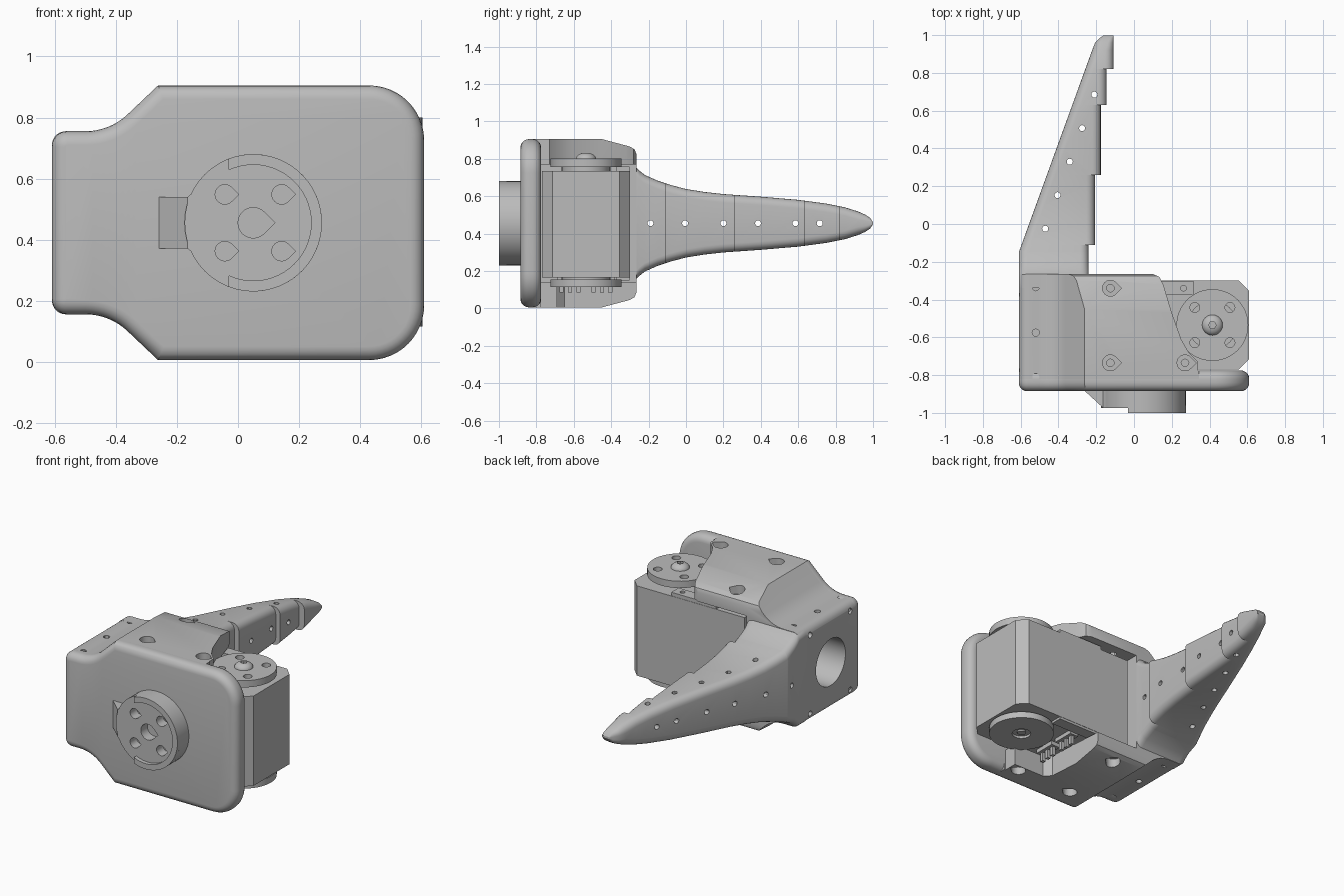
import bpy, bmesh, math
from mathutils import Vector

old = bpy.data.objects.get("Cube")
if old:
    bpy.data.objects.remove(old, do_unlink=True)

MID = 0.455  # height of the symmetry plane

mat = bpy.data.materials.new("light grey plastic")
mat.use_nodes = True
GREY = (0.5, 0.5, 0.5, 1)
mat.diffuse_color = GREY
mat.node_tree.nodes["Principled BSDF"].inputs["Base Color"].default_value = GREY


def make(name, bm):
    bmesh.ops.recalc_face_normals(bm, faces=bm.faces)
    me = bpy.data.meshes.new(name)
    bm.to_mesh(me)
    bm.free()
    me.materials.append(mat)
    ob = bpy.data.objects.new(name, me)
    bpy.context.collection.objects.link(ob)
    return ob


def prism(name, pts, axis, a, b):
    """Extrude a flat outline along one axis from a to b."""
    def place(u, v, w):
        return {"x": (w, u, v), "y": (u, w, v), "z": (u, v, w)}[axis]
    bm = bmesh.new()
    lo = [bm.verts.new(place(u, v, a)) for u, v in pts]
    hi = [bm.verts.new(place(u, v, b)) for u, v in pts]
    bm.faces.new(lo)
    bm.faces.new(hi)
    n = len(pts)
    for i in range(n):
        j = (i + 1) % n
        bm.faces.new((lo[i], lo[j], hi[j], hi[i]))
    return make(name, bm)


def arc(cx, cy, r, start, end, n=8):
    return [(cx + r * math.cos(math.radians(start + (end - start) * i / n)),
             cy + r * math.sin(math.radians(start + (end - start) * i / n))) for i in range(n + 1)]


def circle(cx, cy, r, n=32):
    return arc(cx, cy, r, 0, 360, n)[:-1]


def teardrop(cx, cy, r):
    return arc(cx, cy, r, 45, 315, 18) + [(cx + r * 1.42, cy)]


def rect(x0, y0, x1, y1):
    return [(x0, y0), (x1, y0), (x1, y1), (x0, y1)]


def apply(ob, mod):
    bpy.context.view_layer.objects.active = ob
    bpy.ops.object.modifier_apply(modifier=mod.name)


def boolean(ob, cutter, op="DIFFERENCE"):
    mod = ob.modifiers.new("cut", "BOOLEAN")
    mod.operation = op
    mod.solver = "EXACT"
    mod.object = cutter
    apply(ob, mod)
    bpy.data.objects.remove(cutter, do_unlink=True)


def cut(ob, pts, axis, a, b):
    boolean(ob, prism("cutter", pts, axis, a, b))


def bevel(ob, width, segments=5, angle=40):
    mod = ob.modifiers.new("round", "BEVEL")
    mod.width = width
    mod.segments = segments
    mod.limit_method = "ANGLE"
    mod.angle_limit = math.radians(angle)
    apply(ob, mod)


def smooth(ob, angle=30):
    bpy.ops.object.select_all(action="DESELECT")
    ob.select_set(True)
    bpy.context.view_layer.objects.active = ob
    bpy.ops.object.shade_smooth_by_angle(angle=math.radians(angle))


def mirrored(half):
    """Close an upper outline with its reflection below the symmetry plane."""
    return half + [(u, 2 * MID - v) for u, v in reversed(half)]


# Outline shared by the front plate and the housing
shoulder = (arc(-0.56, 0.705, 0.05, 180, 90, 6)
            + arc(-0.5, 0.955, 0.2, 270, 313, 8) + [(-0.262, 0.905)])
plate = prism("front_plate", mirrored(shoulder + arc(0.43, 0.725, 0.18, 90, 0, 12)), "y", -0.885, -0.775)
bevel(plate, 0.045, 5, 50)

# Housing: shoulder block with top and bottom shelves around the motor
body = prism("housing", mirrored(shoulder + [(0.345, 0.905)]), "y", -0.84, -0.265)
side = mirrored([(-1, 0.905), (-0.45, 0.905), (-0.3, 0.865), (-0.275, 0.85), (-0.265, 0.825)])
boolean(body, prism("cutter", side, "x", -1, 1), "INTERSECT")
cut(body, rect(-0.24, -0.78, 1, 0), "z", 0.14, 0.77)
top_edge = [(0.09, -0.2), (0.1, -0.265), (0.135, -0.28), (0.155, -0.32), (0.2, -0.47),
            (0.25, -0.61), (0.29, -0.68), (0.34, -0.73), (0.34, -0.775), (1, -0.775), (1, -0.2)]
cut(body, top_edge, "z", 0.6, 1.1)
low_edge = [(0.05, -0.2), (0.08, -0.65), (0.12, -0.69), (0.335, -0.69), (0.335, -0.775), (1, -0.775), (1, -0.2)]
cut(body, low_edge, "z", -0.1, 0.3)

# Cable hole and screw holes in the housing
cut(body, circle(-0.58, MID, 0.148), "x", -0.8, -0.15)
for y in (-0.81, -0.575, -0.335):
    for a, b in ((0.65, 1), (0, 0.26)):
        cut(body, circle(-0.52, y, 0.019, 12), "z", a, b)
for y in (-0.775, -0.375):
    for dz in (-0.25, 0.25):
        cut(body, circle(y, MID + dz, 0.018, 12), "x", -0.7, -0.56)
for x, y in ((-0.125, -0.34), (-0.125, -0.735), (0.27, -0.735)):
    for deep, rim in ((0.83, 1), (0.08, -0.1)):
        cut(body, teardrop(x, y, 0.042), "z", deep, rim)
    cut(body, circle(x, y, 0.02, 12), "z", -0.1, 1.1)

# Finger: rounded sections lofted along y, stepped on the inner side
profile = [(-0.34, 0.3), (-0.267, 0.3), (-0.25, 0.282), (-0.22, 0.258), (-0.15, 0.227), (-0.08, 0.204),
           (0, 0.183), (0.1, 0.167), (0.2, 0.156), (0.4, 0.142), (0.6, 0.125), (0.75, 0.105),
           (0.85, 0.085), (0.92, 0.063), (0.96, 0.045), (0.985, 0.028), (0.999, 0.006)]
steps = [(-0.11, -0.24), (0.26, -0.207), (0.63, -0.176), (0.82, -0.145), (1.1, -0.108)]


def half_height(y):
    for (y0, h0), (y1, h1) in zip(profile, profile[1:]):
        if y <= y1:
            return h0 + (h1 - h0) * (y - y0) / (y1 - y0)
    return profile[-1][1]


stations = []
low = -1
for limit, inner in steps:
    ys = {y for y, h in profile if low < y < limit} | {y for y in (low, limit, -0.149) if low <= y <= limit and -0.34 < y < 1}
    stations += [(y, inner) for y in sorted(ys)]
    low = limit

bm = bmesh.new()
rings = []
for y, inner in stations:
    h = half_height(y)
    outer = max(-0.61, -0.61 + (y + 0.15) * 0.363)
    if y > 0.95:
        outer += 0.035 * ((y - 0.95) / 0.05) ** 2
    r = min(0.045, h * 0.7, (inner - outer) * 0.4)
    ring = []
    for sx, sz, start in ((1, 1, 0), (-1, 1, 90), (-1, -1, 180), (1, -1, 270)):
        cx = inner - r if sx > 0 else outer + r
        ring += arc(cx, MID + sz * (h - r), r, start, start + 90, 5)
    rings.append([bm.verts.new((x, y, z)) for x, z in ring])
for p, q in zip(rings, rings[1:]):
    for i in range(len(p)):
        j = (i + 1) % len(p)
        bm.faces.new((p[i], p[j], q[j], q[i]))
bm.faces.new(rings[0])
bm.faces.new(rings[-1])
finger = make("finger", bm)

# Tie holes along the finger
for i in range(5):
    cut(finger, circle(-0.47 + 0.065 * i, -0.025 + 0.1775 * i, 0.016, 12), "z", 0, 1)
for y in (-0.19, -0.005, 0.2, 0.385, 0.585, 0.715):
    cut(finger, circle(y, MID, 0.016, 12), "x", -1, 0.5)

# Motor block with cut corners, and its raised rear step
motor = prism("motor", [(-0.2, -0.77), (0.555, -0.77), (0.61, -0.715), (0.61, -0.355),
                        (0.555, -0.3), (-0.2, -0.3)], "z", 0.165, 0.735)
ledge = prism("motor_ledge", rect(0, -0.375, 0.315, -0.302), "z", 0.15, 0.758)
cut(ledge, circle(0.262, -0.34, 0.015, 12), "z", 0.7, 0.9)

# Turning discs above and below the motor
HX, HY = 0.415, -0.535
for label, a, b, hub in (("top", 0.757, 0.8, 0.72), ("bottom", 0.155, 0.115, 0.18)):
    disc = prism(label + "_disc", circle(HX, HY, 0.19, 48), "z", a, b)
    if label == "top":
        for dx in (-0.093, 0.093):
            for dy in (-0.093, 0.093):
                cut(disc, circle(HX + dx, HY + dy, 0.026, 20), "z", 0.7, 0.9)
    else:
        cut(disc, circle(HX, HY, 0.055, 24), "z", 0.1, 0.13)
    smooth(disc)
    smooth(prism(label + "_disc_hub", circle(HX, HY, 0.13), "z", hub, a))

# Domed screw on the top disc
bm = bmesh.new()
bmesh.ops.create_uvsphere(bm, u_segments=24, v_segments=12, radius=0.055)
for v in bm.verts:
    v.co = Vector((HX, HY, 0.797)) + Vector((v.co.x, v.co.y, v.co.z * 0.65))
dome = make("disc_screw", bm)
cut(dome, circle(HX, HY, 0.02, 6), "z", 0.815, 0.9)
smooth(prism("bottom_screw", circle(HX, HY, 0.025, 16), "z", 0.12, 0.15))

# Connectors with three pins each under the motor
for n, y in enumerate((-0.62, -0.45)):
    prism(f"connector_{n}", rect(0.11, y - 0.07, 0.17, y + 0.07), "z", 0.14, 0.17)
    for k in (-1, 0, 1):
        prism(f"connector_{n}_pin_{k + 1}", rect(0.13, y + k * 0.045 - 0.011, 0.152, y + k * 0.045 + 0.011),
              "z", 0.085, 0.15)

# Round mount on the front plate with a ramped tab and raised rim
KX = 0.05
mount = prism("front_mount", circle(KX, MID, 0.225, 48), "y", -0.975, -0.85)
arm = [(-0.165, MID - 0.085), (-0.035, MID - 0.19), (KX, MID - 0.19), (KX, MID + 0.19),
       (-0.035, MID + 0.19), (-0.165, MID + 0.085)]
boolean(mount, prism("cutter", arm, "y", -0.9751, -0.85), "UNION")
for dx, dz, r in ((-0.093, 0.093, 0.032), (0.093, 0.093, 0.032), (-0.093, -0.093, 0.032),
                  (0.093, -0.093, 0.032), (0, 0, 0.05)):
    cut(mount, teardrop(KX + dx, MID + dz, r), "y", -1.1, -0.91)
prism("mount_ramp", [(-0.265, -0.88), (-0.165, -0.972), (-0.1, -0.972), (-0.1, -0.87), (-0.26, -0.87)],
      "z", MID - 0.085, MID + 0.085)
rim = prism("mount_rim", arc(KX, MID, 0.225, -111, 111, 36) + arc(KX, MID, 0.19, 115, -115, 36),
            "y", -1.0, -0.96)

for ob in (plate, body, finger, dome, mount, rim):
    smooth(ob)
